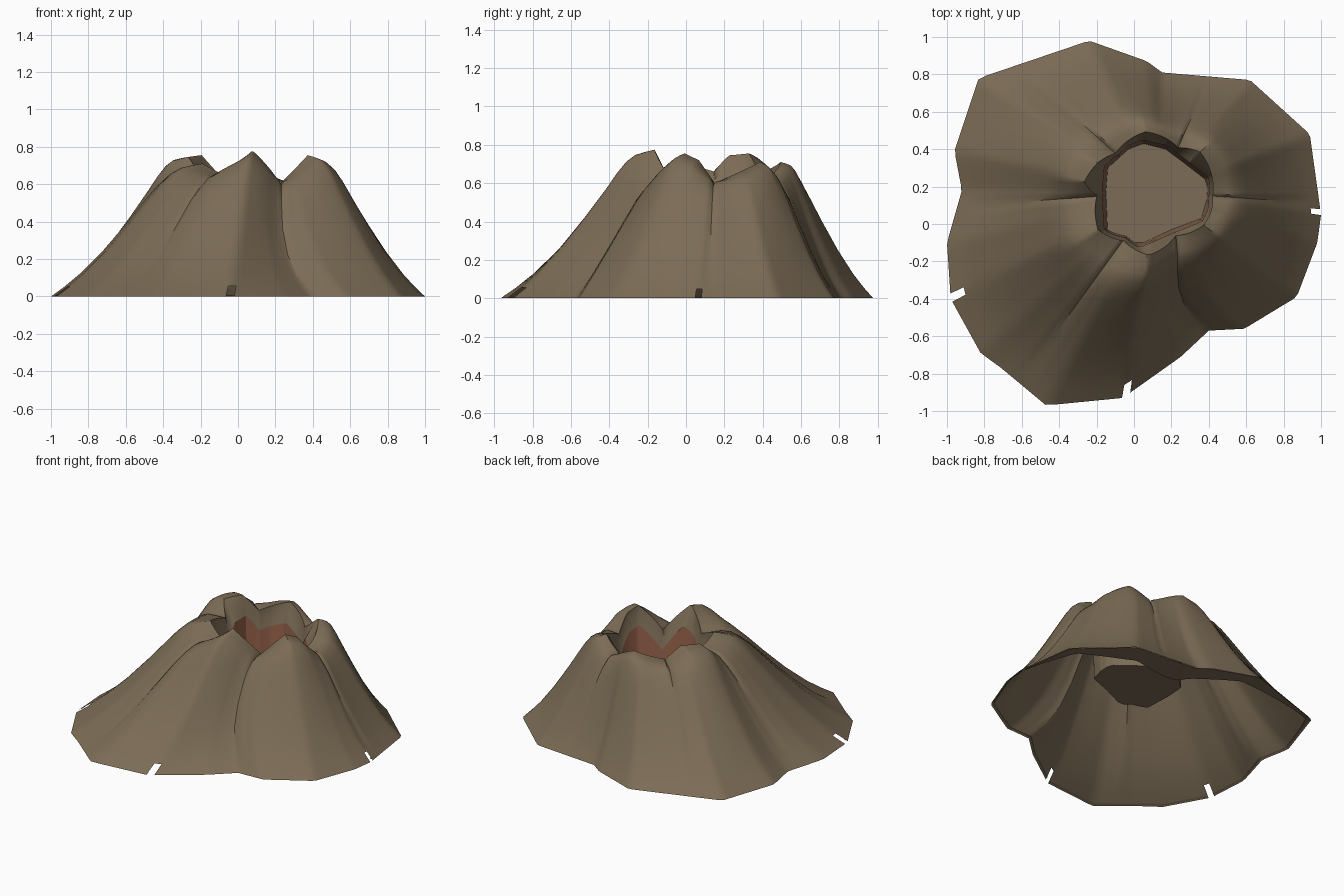
import bpy
import bmesh
from math import cos, sin, radians, pi
from mathutils import Vector

if "Cube" in bpy.data.objects:
    bpy.data.objects.remove(bpy.data.objects["Cube"], do_unlink=True)

STEP = 2
ANGLES = range(0, 360, STEP)
CENTRE = Vector((0.13, 0.17))
FLOOR_Z = 0.19

# Footprint and crater opening, anticlockwise
FOOT = [(1, .05), (.94, .48), (.62, .77), (.15, .81), (.07, .87), (-.24, .98),
        (-.83, .78), (-.96, .39), (-.92, .18), (-1, -.1), (-.98, -.4),
        (-.82, -.69), (-.71, -.77), (-.47, -.97), (-.06, -.93), (.25, -.71),
        (.4, -.57), (.59, -.56), (.87, -.39), (.98, -.1)]
OPENING = [(.4, .17), (.38, .24), (.25, .34), (.17, .4), (.05, .43), (-.03, .4),
           (-.14, .3), (-.15, .17), (-.14, -.06), (-.07, -.1), (.05, -.1), (.2, -.03), (.36, .03)]

# Crest: angle, radius, height; peaks alternate with notches
CREST = [(-4, .29, .6), (44, .31, .71), (66, .26, .61), (102, .33, .71), (138, .31, .65),
         (154, .36, .755), (172, .4, .745), (184, .33, .66), (212, .38, .71), (234, .32, .64),
         (261, .34, .78), (292, .25, .6), (324, .3, .755), (340, .3, .72), (356, .29, .6)]
CRACKS = {-4 % 360, 66, 138, 184, 234, 292}
SLITS = {352, 206, 260}

# Slope profile: share of the run outwards, share of the height
SLOPE = [(0, 1), (.07, .995), (.14, .985), (.2, .95), (.27, .875), (.34, .78), (.48, .58),
         (.64, .365), (.8, .18), (.91, .075), (1, 0)]


def material(name, colour):
    mat = bpy.data.materials.new(name)
    mat.use_nodes = True
    mat.diffuse_color = (*colour, 1)
    mat.node_tree.nodes["Principled BSDF"].inputs["Base Color"].default_value = (*colour, 1)
    return mat


def reach(points, angle):
    """Distance from the centre to a closed outline along an angle."""
    ray = Vector((cos(radians(angle)), sin(radians(angle))))
    best = 0
    for i, end in enumerate(points):
        a = Vector(points[i - 1]) - CENTRE
        edge = Vector(end) - CENTRE - a
        cross = ray.x * edge.y - ray.y * edge.x
        if abs(cross) < 1e-9:
            continue
        dist = (a.x * edge.y - a.y * edge.x) / cross
        share = (a.x * ray.y - a.y * ray.x) / cross
        if -1e-6 <= share <= 1 + 1e-6:
            best = max(best, dist)
    return best


def crest(angle):
    """Radius and height of the jagged crest."""
    angle %= 360
    if angle > 356:
        angle -= 360
    for (a, r, z), (b, s, w) in zip(CREST, CREST[1:]):
        if a <= angle <= b:
            k = (angle - a) / (b - a)
            return Vector((r + (s - r) * k, z + (w - z) * k))


def rounded_crest(angle):
    """Crest averaged over nearby angles, for the lower slopes."""
    near = [crest(angle + d) for d in range(-16, 17, 4)]
    return sum(near, Vector((0, 0))) / len(near)


def spot(angle, radius, z):
    return (CENTRE.x + radius * cos(radians(angle)),
            CENTRE.y + radius * sin(radians(angle)), z)


def finish(name, bm, mat, smooth):
    mesh = bpy.data.meshes.new(name)
    bm.to_mesh(mesh)
    bm.free()
    mesh.materials.append(mat)
    obj = bpy.data.objects.new(name, mesh)
    bpy.context.collection.objects.link(obj)
    if smooth:
        bpy.ops.object.select_all(action='DESELECT')
        obj.select_set(True)
        bpy.context.view_layer.objects.active = obj
        bpy.ops.object.shade_smooth_by_angle(angle=radians(smooth))


def loft(name, columns, mat, smooth=30, gaps=()):
    """Join radial columns, listed from the inside out, into a ring."""
    bm = bmesh.new()
    verts = [[bm.verts.new(p) for p in col] for col in columns]
    for i, angle in enumerate(ANGLES):
        a, b = verts[i], verts[(i + 1) % len(verts)]
        for j in range(len(a) - 1):
            if angle in gaps and j == len(a) - 2:
                continue
            bm.faces.new((a[j], a[j + 1], b[j + 1], b[j]))
    finish(name, bm, mat, smooth)


rock = material("brown rock", (.2, .15, .092))
scorched = material("scorched red rock", (.3, .12, .068))

slopes, lips, bands, walls, floor_ring, underfoot = [], [], [], [], [], []
for angle in ANGLES:
    r, z = crest(angle)
    foot = reach(FOOT, angle)
    opening = reach(OPENING, angle)

    # Outer slope, grooved along the cracks, with the front valley bowed
    bow = 10 * max(0, 1 - abs(angle - 292) / 30)
    column = []
    for run, rise in SLOPE:
        groove = .015 if angle in CRACKS and 0 < run < .9 else 0
        top = crest(angle).lerp(rounded_crest(angle), min(1, run / .35))
        column.append(spot(angle - bow * sin(pi * run), top.x + (foot - top.x) * run,
                           max(top.y * rise - groove, 0)))
    slopes.append(column)

    # Foot turned under, widest at the back
    turn = .02 + .2 * max(0, cos(radians(angle - 75))) ** 2
    underfoot.append([spot(angle, foot - turn, .008), spot(angle, foot - .01, .004)])

    # Crater lip falling from the crest, scorched band, then the steep wall
    r_lip = min(opening + .02, r - .02)
    lip = spot(angle, r_lip, z - .13)
    lips.append([lip, spot(angle, (r + r_lip) / 2 + .01, z - .045), column[0]])
    r_floor = min(opening, r_lip - .01)
    band = spot(angle, (r_lip + r_floor) / 2, z - .33)
    bands.append([band, lip])
    base = spot(angle, r_floor, FLOOR_Z)
    walls.append([base, band])
    floor_ring.append(base)

loft("mountain_slopes", slopes, rock, 40, SLITS)
loft("foot_underside", underfoot, rock, 30, SLITS)
loft("crater_lip", lips, rock)
loft("scorched_band", bands, scorched)
loft("crater_wall", walls, rock)

# Flat crater floor
bm = bmesh.new()
bm.faces.new([bm.verts.new(p) for p in floor_ring])
finish("crater_floor", bm, rock, 0)
